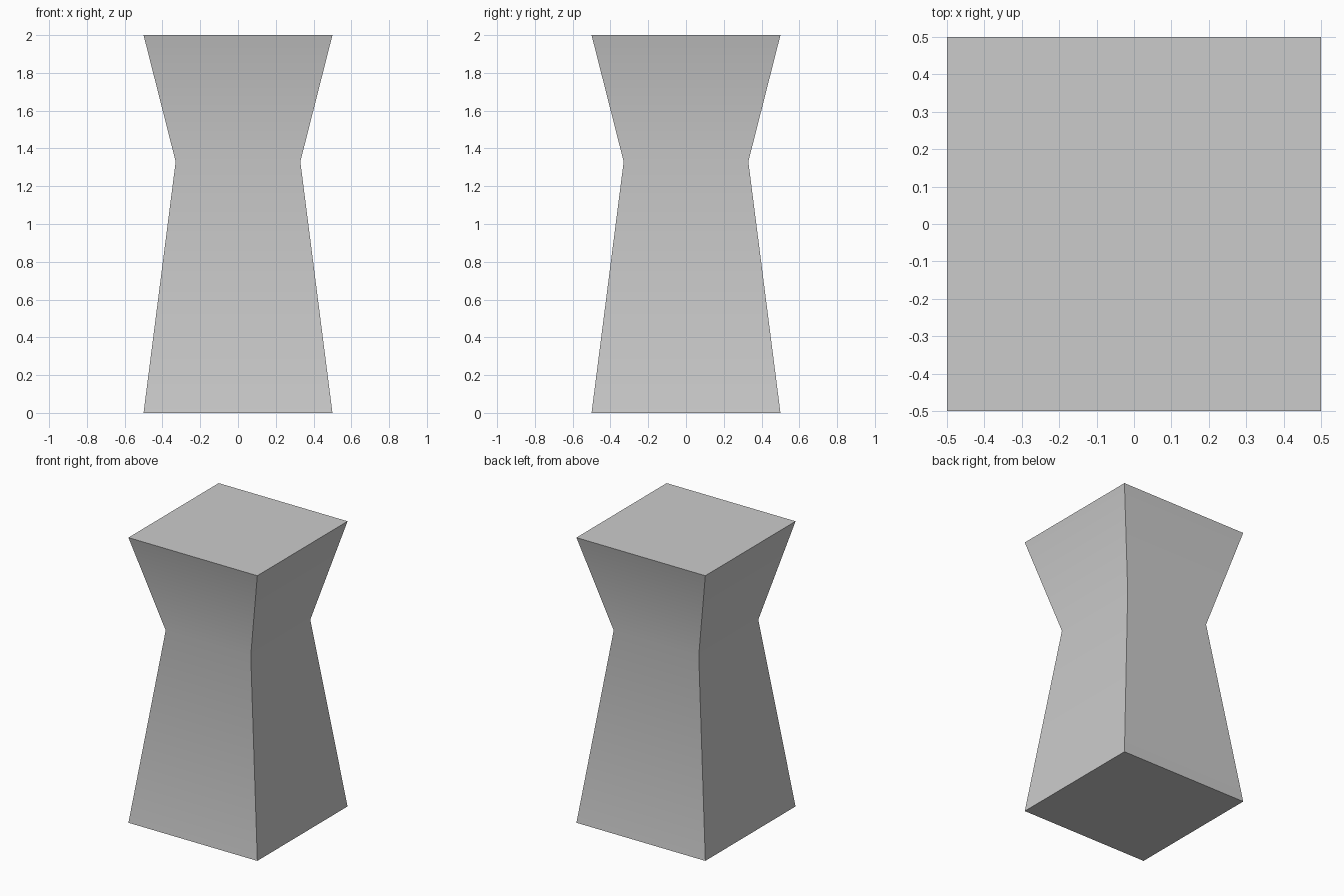
import bpy
import bmesh
from math import radians

cube = bpy.data.objects.get("Cube")
if cube:
    bpy.data.objects.remove(cube, do_unlink=True)

# Plain grey material
GREY = (0.6, 0.6, 0.6, 1.0)
grey = bpy.data.materials.new("plain grey")
grey.use_nodes = True
grey.diffuse_color = GREY
grey.node_tree.nodes["Principled BSDF"].inputs["Base Color"].default_value = GREY

# Square pedestal: half width and height of each ring, bottom to top
PROFILE = [(0.5, 0.0), (0.33, 1.33), (0.5, 2.0)]
CORNERS = [(-1, -1), (1, -1), (1, 1), (-1, 1)]

bm = bmesh.new()
rings = [[bm.verts.new((x * half, y * half, z)) for x, y in CORNERS]
         for half, z in PROFILE]
for low, high in zip(rings, rings[1:]):
    for i in range(4):
        j = (i + 1) % 4
        bm.faces.new((low[i], low[j], high[j], high[i]))

# Flat base and top
bm.faces.new(rings[0][::-1])
bm.faces.new(rings[-1])

mesh = bpy.data.meshes.new("pedestal")
bm.to_mesh(mesh)
bm.free()
mesh.materials.append(grey)
pedestal = bpy.data.objects.new("pedestal", mesh)
bpy.context.collection.objects.link(pedestal)

# Soft waist, crisp corners
bpy.ops.object.select_all(action="DESELECT")
pedestal.select_set(True)
bpy.context.view_layer.objects.active = pedestal
bpy.ops.object.shade_smooth_by_angle(angle=radians(30))
